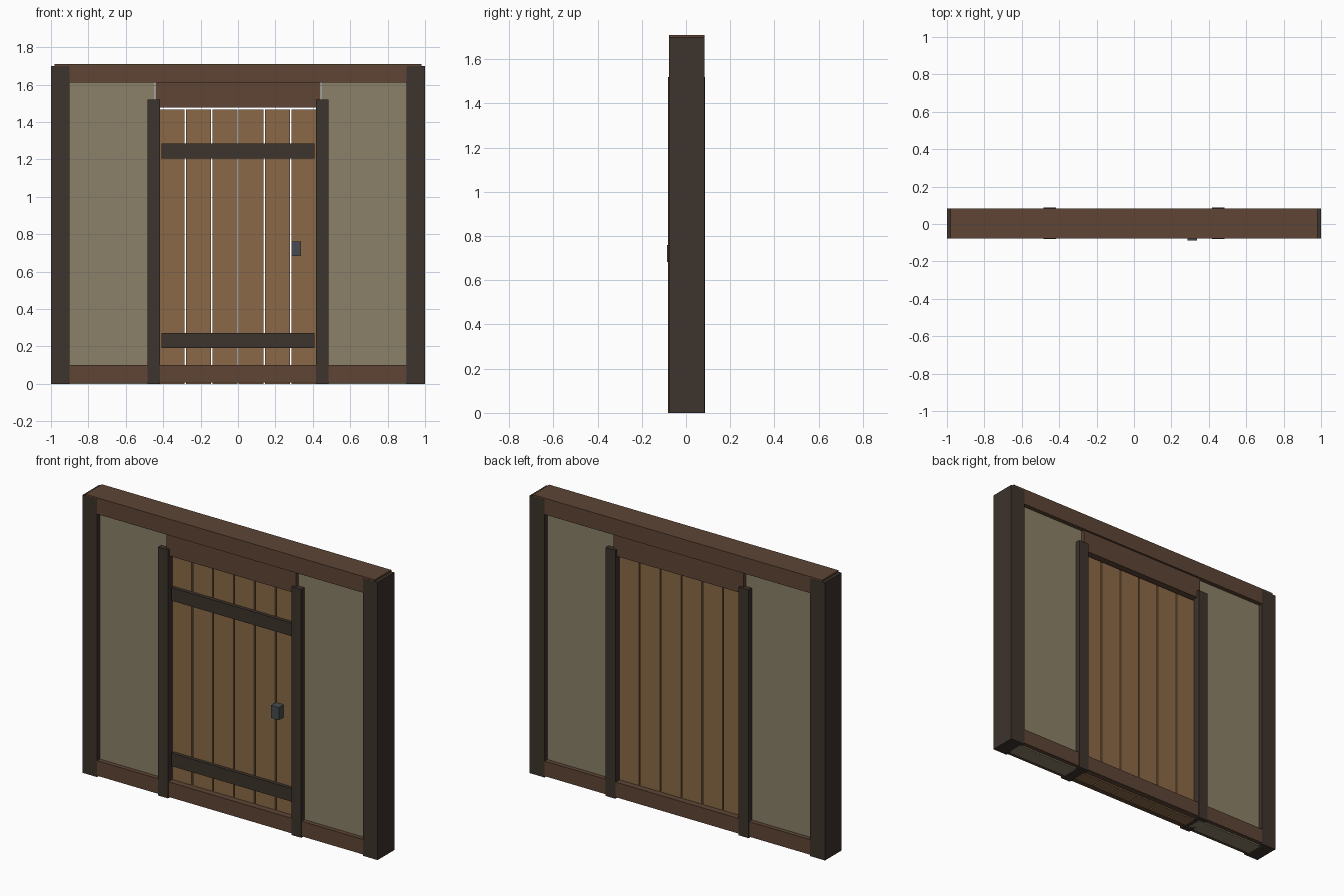
import bpy, bmesh

if "Cube" in bpy.data.objects:
    bpy.data.objects.remove(bpy.data.objects["Cube"])

YC = 0.003  # wall centre line; the latch pushes the bounds forward


def material(name, hexcol):
    rgb = [int(hexcol[i:i + 2], 16) / 255 for i in (0, 2, 4)]
    lin = [c / 12.92 if c <= 0.04045 else ((c + 0.055) / 1.055) ** 2.4 for c in rgb]
    m = bpy.data.materials.new(name)
    m.diffuse_color = (*lin, 1)
    m.use_nodes = True
    m.node_tree.nodes["Principled BSDF"].inputs["Base Color"].default_value = m.diffuse_color
    return m


dark = material("dark_timber", "3D332C")
brown = material("brown_timber", "5E4535")
plank_wood = material("plank_wood", "8B6947")
plaster = material("plaster", "8B8168")
iron = material("iron", "474B4D")


def box(name, x, y, z, mat):
    """Box from (min, max) ranges along each axis."""
    bm = bmesh.new()
    bmesh.ops.create_cube(bm, size=1)
    for v in bm.verts:
        v.co = [r[0] if c < 0 else r[1] for c, r in zip(v.co, (x, y, z))]
    me = bpy.data.meshes.new(name)
    bm.to_mesh(me)
    bm.free()
    me.materials.append(mat)
    ob = bpy.data.objects.new(name, me)
    bpy.context.collection.objects.link(ob)
    return ob


def depth(half):
    return (YC - half, YC + half)


# Mirrored uprights and wall panels
for side, s in (("left", -1), ("right", 1)):
    def span(a, b):
        return tuple(sorted((s * a, s * b)))
    box(f"corner_post_{side}", span(0.9, 1.0), depth(0.0805), (0, 1.70), dark)
    box(f"door_jamb_{side}", span(0.418, 0.485), depth(0.084), (0, 1.52), dark)
    box(f"wall_panel_{side}", span(0.446, 0.91), depth(0.053), (0, 1.63), plaster)

# Horizontal beams
box("top_beam", (-0.98, 0.98), depth(0.08), (1.61, 1.71), brown)
box("sill_beam", (-0.98, 0.98), depth(0.08), (0.008, 0.10), brown)
box("door_lintel", (-0.44, 0.44), depth(0.068), (1.478, 1.615), brown)

# Door planks with narrow gaps
pitch, gap = 0.1413, 0.008
for i in range(6):
    cx = (i - 2.5) * pitch
    w = (pitch - gap) / 2
    box(f"door_plank_{i + 1}", (cx - w, cx + w), depth(0.042), (0, 1.467), plank_wood)

# Door straps and latch on the front
for name, z in (("lower", 0.192), ("upper", 1.205)):
    box(f"door_strap_{name}", (-0.41, 0.408), (-0.06, -0.035), (z, z + 0.08), dark)
box("door_latch", (0.285, 0.337), (-0.087, -0.037), (0.683, 0.76), iron)
